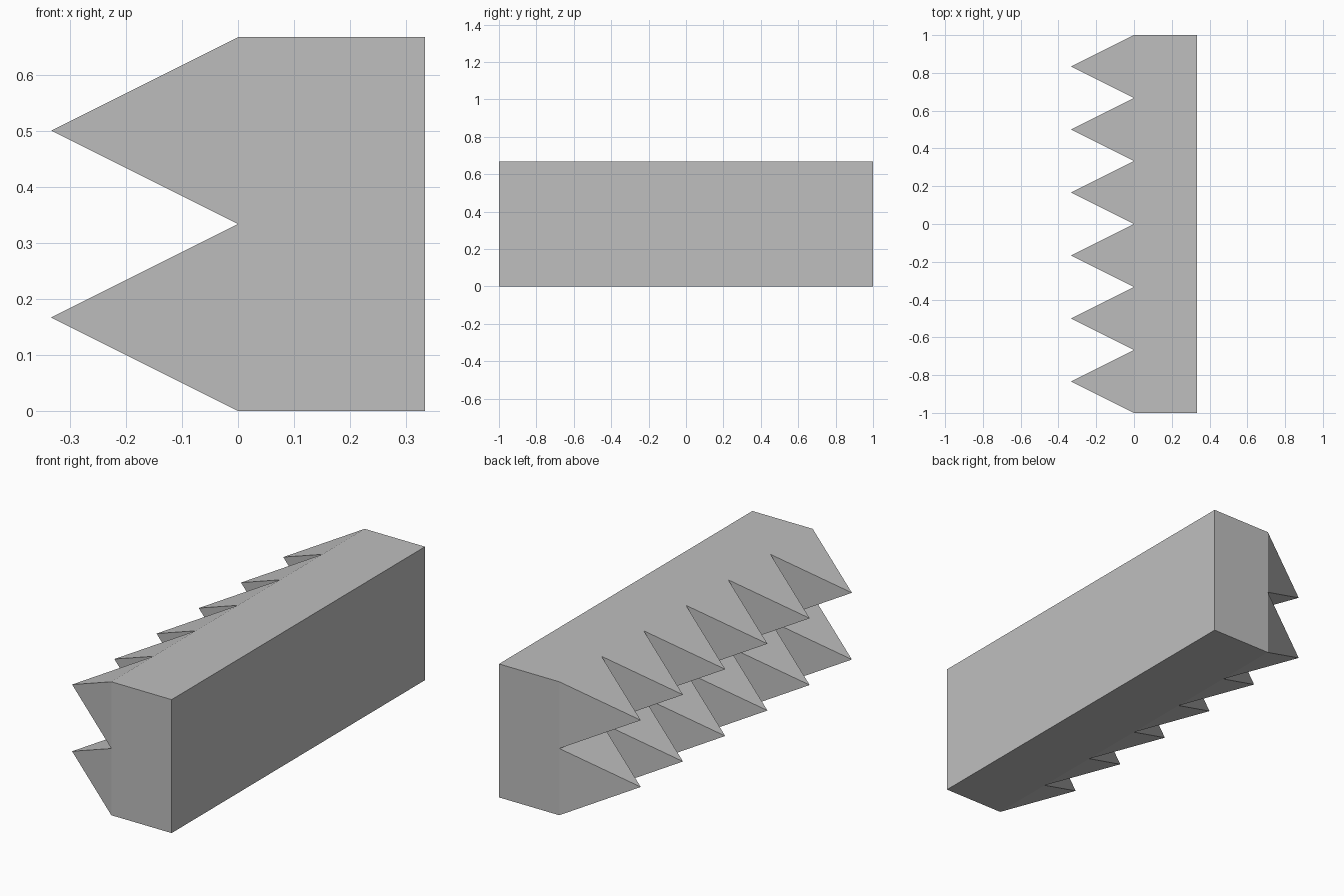
import bpy
import bmesh
from mathutils import Vector

cube = bpy.data.objects.get("Cube")
if cube:
    bpy.data.objects.remove(cube, do_unlink=True)

UNIT = 1 / 3          # tooth width, tooth depth and slab thickness
COLUMNS, ROWS = 6, 2

# Plain grey material
grey = bpy.data.materials.new("plain_grey")
grey.use_nodes = True
colour = (0.52, 0.52, 0.52, 1)
grey.diffuse_color = colour
grey.node_tree.nodes["Principled BSDF"].inputs["Base Color"].default_value = colour

# Upright grid of square cells, one for each tooth
bm = bmesh.new()
bmesh.ops.create_grid(bm, x_segments=COLUMNS, y_segments=ROWS, size=1)
for v in bm.verts:
    v.co = Vector((0, v.co.x, (v.co.y + 1) * UNIT))
cells = bm.faces[:]

# Backing slab extruded behind the grid
result = bmesh.ops.extrude_face_region(bm, geom=cells, use_keep_orig=True)
back = [g for g in result["geom"] if isinstance(g, bmesh.types.BMVert)]
bmesh.ops.translate(bm, verts=back, vec=(UNIT, 0, 0))

# Pyramid teeth raised from each cell
front = [f for f in bm.faces if all(abs(v.co.x) < 1e-5 for v in f.verts)]
for tip in bmesh.ops.poke(bm, faces=front)["verts"]:
    tip.co.x = -UNIT

# Merge the flat slab sides into single faces
bmesh.ops.recalc_face_normals(bm, faces=bm.faces[:])
bmesh.ops.dissolve_limit(bm, angle_limit=0.01, verts=bm.verts[:], edges=bm.edges[:])

mesh = bpy.data.meshes.new("toothed_block")
bm.to_mesh(mesh)
bm.free()
mesh.materials.append(grey)
block = bpy.data.objects.new("toothed_block", mesh)
bpy.context.collection.objects.link(block)
